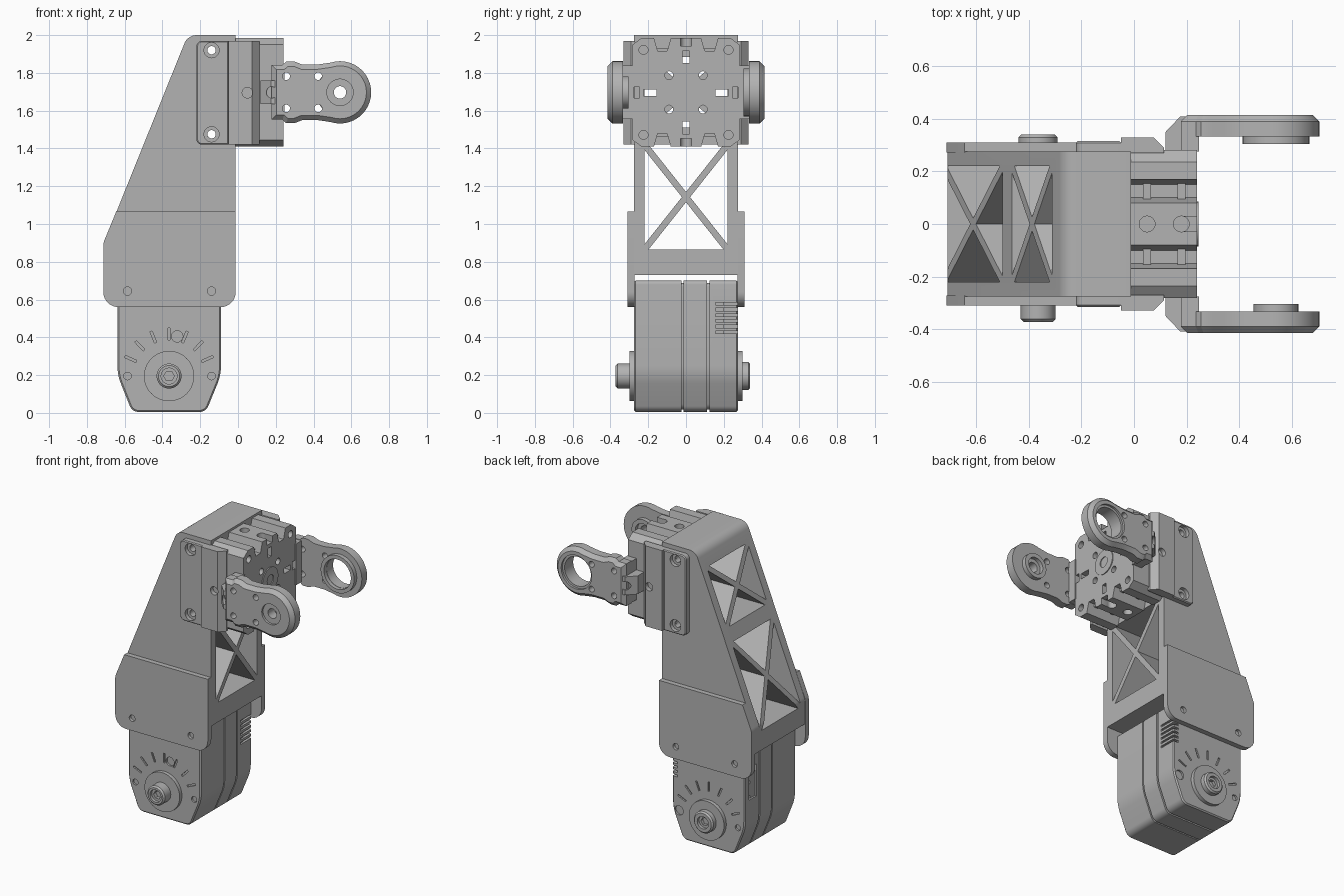
import bpy, bmesh
from math import sin, cos, pi, radians, hypot, sqrt
from mathutils import Vector

if "Cube" in bpy.data.objects:
    bpy.data.objects.remove(bpy.data.objects["Cube"])

grey = bpy.data.materials.new("matte grey")
grey.use_nodes = True
grey.diffuse_color = (0.45, 0.45, 0.45, 1)
grey.node_tree.nodes["Principled BSDF"].inputs["Base Color"].default_value = (0.45, 0.45, 0.45, 1)


def rounded(corners, steps=8):
    """Outline from (u, v, radius) corners."""
    out = []
    for i, (u, v, r) in enumerate(corners):
        p = Vector((u, v))
        if r == 0:
            out.append((u, v))
            continue
        a = (Vector(corners[i - 1][:2]) - p).normalized()
        b = (Vector(corners[(i + 1) % len(corners)][:2]) - p).normalized()
        half = a.angle(b) / 2
        d = r / (sin(half) / cos(half))
        centre = p + (a + b).normalized() * r / sin(half)
        start, end = p + a * d - centre, p + b * d - centre
        for k in range(steps + 1):
            q = start.slerp(end, k / steps) if start.angle(end) > 0.01 else start
            out.append(tuple(centre + q.normalized() * r))
    return out


def circle(u, v, r, n=40):
    return [(u + r * cos(2 * pi * i / n), v + r * sin(2 * pi * i / n)) for i in range(n)]


def rect(u0, v0, u1, v1):
    return [(u0, v0), (u1, v0), (u1, v1), (u0, v1)]


def add_prism(bm, axis, pts, a, b, chamfer=0):
    """Extrude an outline from a to b; chamfer trims the cap at b."""
    def place(u, v, w):
        return {"x": (w, u, v), "y": (u, w, v), "z": (u, v, w)}[axis]
    low = [bm.verts.new(place(u, v, a)) for u, v in pts]
    high = [bm.verts.new(place(u, v, b)) for u, v in pts]
    cap = bm.faces.new(high)
    faces = [cap, bm.faces.new(low[::-1])]
    for i in range(len(pts)):
        faces.append(bm.faces.new((low[i - 1], low[i], high[i], high[i - 1])))
    bmesh.ops.recalc_face_normals(bm, faces=faces)
    if chamfer:
        bmesh.ops.bevel(bm, geom=list(cap.edges), offset=chamfer, segments=1, affect="EDGES")


def mesh_object(name, prisms):
    bm = bmesh.new()
    for p in prisms:
        add_prism(bm, *p)
    mesh = bpy.data.meshes.new(name)
    bm.to_mesh(mesh)
    bm.free()
    obj = bpy.data.objects.new(name, mesh)
    bpy.context.collection.objects.link(obj)
    return obj


parts = []


def make(name, prism, cuts=()):
    obj = mesh_object(name, [prism])
    if cuts:
        cutter = mesh_object("cutter", cuts)
        cutter.hide_render = True
        mod = obj.modifiers.new("cut", "BOOLEAN")
        mod.object, mod.operation, mod.solver = cutter, "DIFFERENCE", "EXACT"
        mod.use_self = True
        graph = bpy.context.evaluated_depsgraph_get()
        obj.data = bpy.data.meshes.new_from_object(obj.evaluated_get(graph))
        obj.modifiers.clear()
        bpy.data.objects.remove(cutter)
    obj.data.materials.clear()
    obj.data.materials.append(grey)
    parts.append(obj)
    return obj


# Link frame: solid tapered body with cross-braced triangular tunnels
def brace_cuts(z0, z1, w=0.22, t=0.017):
    zc, h = (z0 + z1) / 2, (z1 - z0) / 2
    g = t * hypot(1, h / w)
    e = g * w / h
    tris = []
    for s in (-1, 1):
        tris.append([(0, zc + s * g), (w - e, zc + s * h), (e - w, zc + s * h)])
        tris.append([(s * e, zc), (s * w, zc + h - g), (s * w, zc - h + g)])
    return [("x", t3, -0.9, 0.1) for t3 in tris]


make("frame", ("y", rounded([(-0.71, 0.73, 0), (-0.71, 0.9, 0.08), (-0.266, 2, 0.07),
                             (-0.012, 2, 0), (-0.012, 0.73, 0)]), -0.276, 0.276),
     brace_cuts(0.865, 1.42) + brace_cuts(1.51, 1.885)
     + [("y", circle(-0.14, z, 0.022, 24), -0.5, 0.5) for z in (1.475, 1.92)])

cheek = rounded([(-0.713, 0.56, 0.08), (-0.713, 0.9, 0.08), (-0.645, 1.065, 0),
                 (-0.012, 1.065, 0), (-0.012, 0.56, 0.08)])
clamp = rounded([(-0.22, 1.42, 0.03), (-0.22, 1.97, 0.03), (-0.05, 1.97, 0), (-0.05, 1.42, 0)])
for s, side in ((-1, "front"), (1, "back")):
    # Lower cheeks holding the base actuator
    make(side + "_cheek", ("y", cheek, s * 0.272, s * 0.31),
         [("y", circle(x, 0.645, 0.022, 24), s * 0.29, s * 0.4) for x in (-0.585, -0.14)])
    # Upper clamp plates with counterbored bolts
    make(side + "_clamp", ("y", clamp, s * 0.27, s * 0.315, 0.006),
         [("y", circle(-0.14, z, r, 32), s * a, s * 0.4)
          for z in (1.475, 1.92) for r, a in ((0.04, 0.29), (0.022, 0.2))])
    make(side + "_clamp_rib", ("z", [(-0.05, s * 0.27), (-0.05, s * 0.33), (0.075, s * 0.33),
                                     (0.115, s * 0.29), (0.115, s * 0.27)], 1.42, 1.97),
         [("y", circle(0.05, 1.695, 0.028, 24), s * 0.3, s * 0.4)])

# Head block: grooved outline, bolt holes and slots
ZC, HZ = 1.697, 0.288
quarter = [(0.08, 0), (0.1, 0.07), (0.15, 0.07), (0.17, 0), (0.235, 0), (0.282, 0.035)]
top = [(y, HZ - d) for y, d in quarter]
right = top + [(y, -z) for y, z in reversed(top)]
outline = [(y, ZC + z) for y, z in right + [(-y, -z) for y, z in right]]
head_cuts = [("x", rect(-0.028, ZC + s * 0.245, 0.028, ZC + s * 0.3), 0.19, 0.3) for s in (-1, 1)]
for s in (-1, 1):
    head_cuts += [
        ("x", rect(s * 0.155, 1.677, s * 0.225, 1.713), -0.1, 0.3),
        ("x", rect(s * 0.245, 1.667, s * 0.3, 1.725), 0.19, 0.3),
        ("x", rect(-0.018, ZC + s * 0.155, 0.018, ZC + s * 0.22), -0.1, 0.3)]
    for t in (-1, 1):
        head_cuts += [("x", circle(s * 0.09, ZC + t * 0.09, 0.022, 20), -0.1, 0.3),
                      ("x", circle(s * 0.225, ZC + t * 0.225, 0.024, 20), 0.15, 0.3)]
    head_cuts += [("z", circle(x, 0, 0.03, 24), ZC + s * 0.1, ZC + s * 0.4) for x in (0.05, 0.18)]
make("head_block", ("x", outline, -0.012, 0.24), head_cuts)
make("head_boss", ("x", circle(0, ZC, 0.085), 0.2, 0.246),
     [("x", circle(0, ZC, 0.035, 24), 0.22, 0.3)])
for s in (-1, 1):
    for i, x in enumerate((0.05, 0.18)):
        for t in (-1, 1):
            make("groove_rib", ("z", rect(x - 0.015, t * 0.09, x + 0.015, t * 0.16),
                                ZC + s * 0.2, ZC + s * 0.235))


# Output arms: waisted plates with a round hub end
CX, R = 0.54, 0.165
upper = [(0.178, 0.145), (0.235, 0.145), (0.255, 0.163), (0.3, 0.163), (0.34, 0.147), (0.42, 0.147)]
end = [(CX + R * cos(a), R * sin(a)) for a in (radians(108 - 9 * k) for k in range(25))]
arm = [(x, ZC + z) for x, z in upper + end + [(x, -z) for x, z in reversed(upper)]]
for s, side, boss, bore, inner in ((-1, "front", 0.085, 0.033, 0.055), (1, "back", 0.127, 0.1, 0.1)):
    holes = [("y", circle(x, ZC + z, 0.02, 20), s * 0.2, s * 0.5)
             for x in (0.255, 0.425) for z in (-0.085, 0.085)]
    hub = [("y", circle(CX, ZC, bore), s * 0.2, s * 0.5)]
    make(side + "_arm", ("y", arm, s * 0.333, s * 0.415, 0.025),
         holes + hub + [("y", circle(CX, ZC, max(0.07, bore + 0.015)), s * 0.4, s * 0.5)])
    make(side + "_arm_boss", ("y", circle(CX, ZC, boss), s * 0.34, s * 0.304),
         [("y", circle(CX, ZC, bore), s * 0.2, s * 0.5),
          ("y", circle(CX, ZC, inner + 0.002), s * 0.2, s * 0.33)])
    make(side + "_arm_root", ("y", rect(0.178, 1.555, 0.247, 1.838), s * 0.275, s * 0.336))
    make(side + "_arm_tab", ("z", [(0.12, s * 0.27), (0.12, s * 0.35), (0.175, s * 0.408),
                                   (0.2, s * 0.408), (0.2, s * 0.27)], 1.635, 1.76),
         [("y", circle(0.18, ZC, 0.03, 24), s * 0.36, s * 0.5)])

# Base actuator: three casing slices around a recessed core
SX, SZ = -0.365, 0.195


def casing(m):
    return rounded([(-0.638 + m, 0.7 - m, 0.02), (-0.09 - m, 0.7 - m, 0.02), (-0.09 - m, 0.2, 0.25),
                    (-0.17 - m, 0.005 + m, 0.05), (-0.56 + m, 0.005 + m, 0.05), (-0.638 + m, 0.2, 0.25)])


def face_cuts(s):
    """Angle ticks and small screw holes on one outer face."""
    cuts = []
    for k in range(7):
        a = radians(24 + 22 * k)
        c, d = cos(a), sin(a)
        pts = [(SX + r * c - w * d, SZ + r * d + w * c)
               for r, w in ((0.19, -0.006), (0.255, -0.006), (0.255, 0.006), (0.19, 0.006))]
        cuts.append(("y", pts, s * 0.265, s * 0.3))
    screws = ((-0.585, SZ, 0.02), (-0.14, SZ, 0.02 if s < 0 else 0.032))
    return cuts + [("y", circle(x, z, r, 20), s * 0.262, s * 0.3) for x, z, r in screws]


make("actuator_core", ("y", casing(0.012), -0.2, 0.2))
make("front_casing", ("y", casing(0), -0.024, -0.275, 0.008),
     face_cuts(-1) + [("y", circle(-0.322, 0.405, 0.03, 24), -0.262, -0.3)])
make("middle_casing", ("y", casing(0), -0.014, 0.112))
vents = [("x", rect(0.155, 0.42 + 0.03 * k, 0.3, 0.434 + 0.03 * k), -0.13, 0) for k in range(6)]
socket = [("x", rect(0.15, 0.38, 0.23, 0.6), -0.7, -0.6)]
make("back_casing", ("y", casing(0), 0.124, 0.275, 0.008), face_cuts(1) + vents + socket)
for k in range(2):
    make("socket_plug", ("x", rect(0.165, 0.4 + 0.1 * k, 0.215, 0.48 + 0.1 * k), -0.59, -0.625))

# Output horns on both faces of the base actuator
for s, side, r, reach in ((-1, "front", 0.066, 0.372), (1, "back", 0.074, 0.34)):
    make(side + "_horn_disc", ("y", circle(SX, SZ, 0.133, 56), s * 0.26, s * 0.3))
    make(side + "_horn_hub", ("y", circle(SX, SZ, r), s * 0.28, s * reach, 0.01),
         [("y", circle(SX, SZ, 0.042, 32), s * (reach - 0.02), s * 0.5),
          ("y", circle(SX, SZ, 0.028, 6), s * (reach - 0.045), s * 0.5)])

# Smooth shading with sharp edges kept
for o in bpy.context.selected_objects:
    o.select_set(False)
for o in parts:
    o.select_set(True)
bpy.context.view_layer.objects.active = parts[0]
bpy.ops.object.shade_smooth_by_angle(angle=radians(25))
